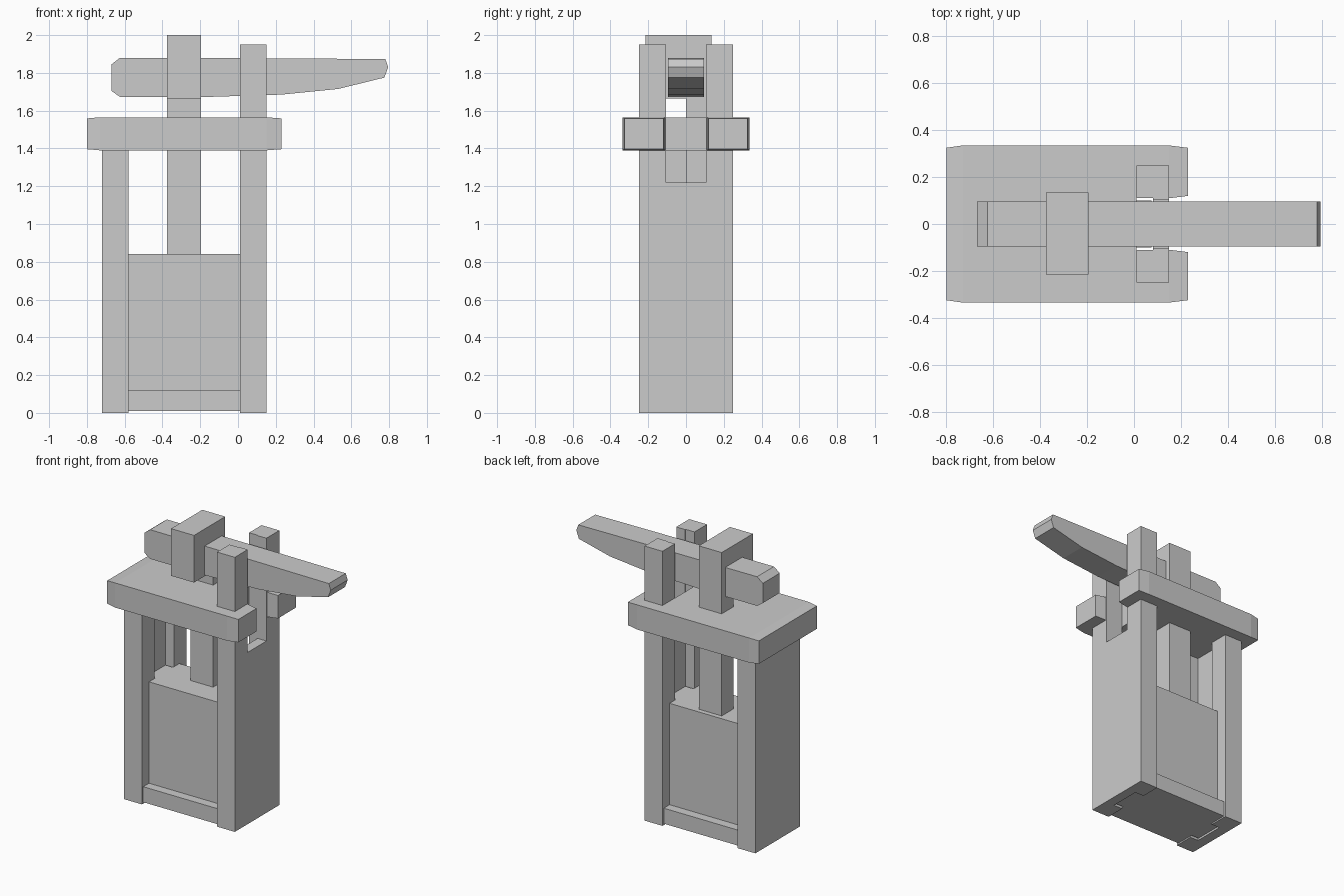
import bpy, bmesh
from mathutils import Vector

if "Cube" in bpy.data.objects:
    bpy.data.objects.remove(bpy.data.objects["Cube"])


def finish(name, bm):
    bmesh.ops.recalc_face_normals(bm, faces=bm.faces)
    mesh = bpy.data.meshes.new(name)
    bm.to_mesh(mesh)
    bm.free()
    ob = bpy.data.objects.new(name, mesh)
    bpy.context.collection.objects.link(ob)
    return ob


def prism(points, axis, lo, hi):
    """Extrude a 2D outline along axis (1 = y with xz points, 2 = z with xy points)."""
    bm = bmesh.new()
    co = [(a, lo, b) if axis == 1 else (a, b, lo) for a, b in points]
    face = bm.faces.new([bm.verts.new(c) for c in co])
    ext = bmesh.ops.extrude_face_region(bm, geom=[face])
    move = Vector((0, 0, 0))
    move[axis] = hi - lo
    bmesh.ops.translate(bm, vec=move,
                        verts=[g for g in ext["geom"] if isinstance(g, bmesh.types.BMVert)])
    return bm


def box(name, x, y, z):
    pts = [(x[0], y[0]), (x[1], y[0]), (x[1], y[1]), (x[0], y[1])]
    return finish(name, prism(pts, 2, z[0], z[1]))


def channel(outer, inner, floor):
    """Post section with a guide groove in its inner face."""
    return [(outer, -.25), (inner, -.25), (inner, -.11), (floor, -.11),
            (floor, .11), (inner, .11), (inner, .25), (outer, .25)]


# Grooved side posts, the right one forked at the top
finish("left_post", prism(channel(-.72, -.58, -.645), 2, 0, 1.40))
right = finish("right_post", prism(channel(.15, .01, .08), 2, 0, 1.95))
cutter = box("fork_cutter", (-.1, .3), (-.105, .105), (1.22, 2.1))
cutter.hide_render = True
cutter.hide_viewport = True
cut = right.modifiers.new("fork_slot", "BOOLEAN")
cut.operation = "DIFFERENCE"
cut.solver = "EXACT"
cut.object = cutter

# Sliding block with tongues running in the grooves
block = [(-.58, -.17), (.01, -.17), (.01, -.10), (.075, -.10), (.075, .10), (.01, .10),
         (.01, .17), (-.58, .17), (-.58, .10), (-.64, .10), (-.64, -.10), (-.58, -.10)]
finish("sliding_block", prism(block, 2, .01, .84))
box("bottom_sill", (-.58, .01), (-.235, .235), (.01, .12))

# Slotted top plate with slightly tapered ends
half = [(.01, .11), (.15, .11), (.23, .12), (.23, .325), (.15, .335), (-.73, .335), (-.80, .325)]
plate = prism(half + [(x, -y) for x, y in reversed(half)], 2, 1.39, 1.565)
for x in (-.73, .15):
    bmesh.ops.bisect_plane(plate, geom=plate.verts[:] + plate.edges[:] + plate.faces[:],
                           plane_co=(x, 0, 0), plane_no=(1, 0, 0))
for v in plate.verts:
    if v.co.x < -.79 or v.co.x > .22:
        v.co.z += .006 if v.co.z < 1.45 else -.006
finish("top_plate", plate)

# Off-centre stem and the head that holds the lever
stem = box("stem", (-.375, -.195), (0, .135), (.80, 1.67))
box("stem_head", (-.375, -.195), (-.215, .135), (1.665, 2.0))

# Lever
lever = [(-.67, 1.705), (-.625, 1.673), (-.15, 1.673), (.23, 1.685), (.53, 1.715),
         (.775, 1.775), (.795, 1.83), (.78, 1.873), (.23, 1.877), (-.625, 1.88), (-.67, 1.845)]
finish("lever", prism(lever, 1, -.095, .095))
